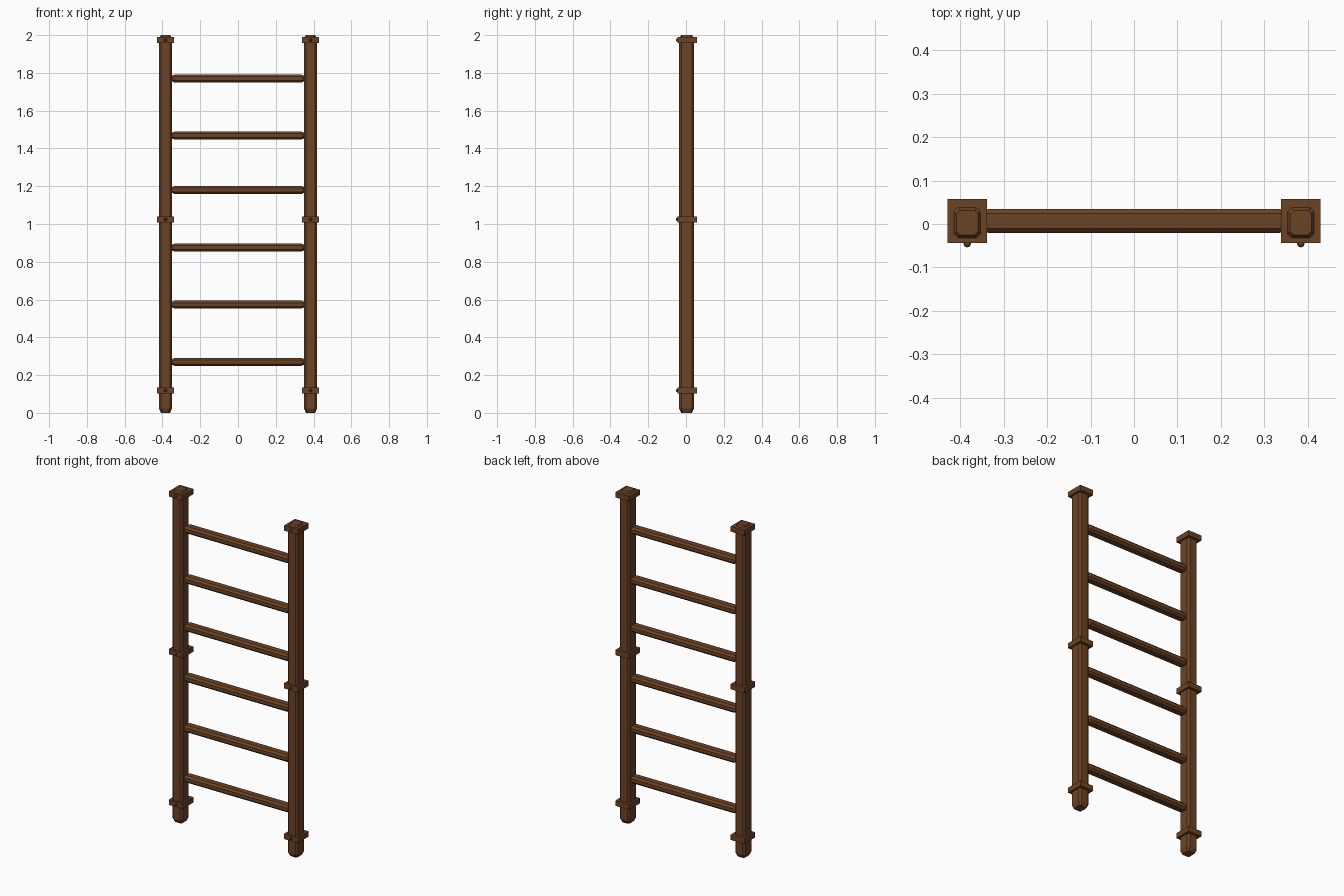
import bpy
import bmesh
from mathutils import Matrix, Vector

if "Cube" in bpy.data.objects:
    bpy.data.objects.remove(bpy.data.objects["Cube"])


def make_material(name, color):
    mat = bpy.data.materials.new(name)
    mat.use_nodes = True
    mat.diffuse_color = color
    mat.node_tree.nodes["Principled BSDF"].inputs["Base Color"].default_value = color
    return mat


WOOD = make_material("brown wood", (0.150, 0.056, 0.019, 1))


def finish(bm, name):
    bmesh.ops.recalc_face_normals(bm, faces=bm.faces)
    mesh = bpy.data.meshes.new(name)
    bm.to_mesh(mesh)
    bm.free()
    mesh.materials.append(WOOD)
    obj = bpy.data.objects.new(name, mesh)
    bpy.context.collection.objects.link(obj)
    return obj


def chamfered_section(hx, hy, cut):
    """Eight-sided outline of a rectangle with its corners cut off."""
    return [(hx, -hy + cut), (hx, hy - cut), (hx - cut, hy), (-hx + cut, hy),
            (-hx, hy - cut), (-hx, -hy + cut), (-hx + cut, -hy), (hx - cut, -hy)]


def beam(name, section, stations, matrix):
    """Loft the section along local z through (height, scale) stations."""
    bm = bmesh.new()
    rings = [[bm.verts.new((x * s, y * s, z)) for x, y in section] for z, s in stations]
    n = len(section)
    for low, high in zip(rings, rings[1:]):
        for i in range(n):
            j = (i + 1) % n
            bm.faces.new((low[i], low[j], high[j], high[i]))
    bm.faces.new(rings[0][::-1])
    bm.faces.new(rings[-1])
    bm.transform(matrix)
    return finish(bm, name)


def box(name, center, size):
    bm = bmesh.new()
    bmesh.ops.create_cube(bm, size=1)
    bm.transform(Matrix.Translation(center) @ Matrix.Diagonal(Vector((*size, 1))))
    return finish(bm, name)


def stud(name, center, radius):
    bm = bmesh.new()
    bmesh.ops.create_uvsphere(bm, u_segments=8, v_segments=6, radius=radius)
    bm.transform(Matrix.Translation(center))
    return finish(bm, name)


# Upright posts with collars and front studs
POST_X = 0.384
post_section = chamfered_section(0.034, 0.039, 0.011)
post_stations = [(0, 0.72), (0.022, 1), (1.985, 1), (2.0, 0.72)]
for side, sign in (("left", 1), ("right", -1)):
    x = POST_X * sign
    beam(side + "_post", post_section, post_stations, Matrix.Translation((x, 0.003, 0)))
    for level, z in (("lower", 0.118), ("middle", 1.025), ("upper", 1.974)):
        box(f"{side}_{level}_collar", (x, 0.007, z), (0.091, 0.102, 0.032))
        stud(f"{side}_{level}_stud", (x, -0.045, z), 0.009)

# Rungs between the posts, tapered where they enter the wood
rung_section = chamfered_section(0.021, 0.028, 0.011)
rung_stations = [(-0.356, 0.6), (-0.335, 1), (0.335, 1), (0.356, 0.6)]
for i, z in enumerate((0.27, 0.573, 0.875, 1.18, 1.468, 1.77)):
    turn = Matrix.Rotation(1.5708, 4, "Y")
    beam(f"rung_{i + 1}", rung_section, rung_stations,
         Matrix.Translation((0, 0.007, z)) @ turn)
